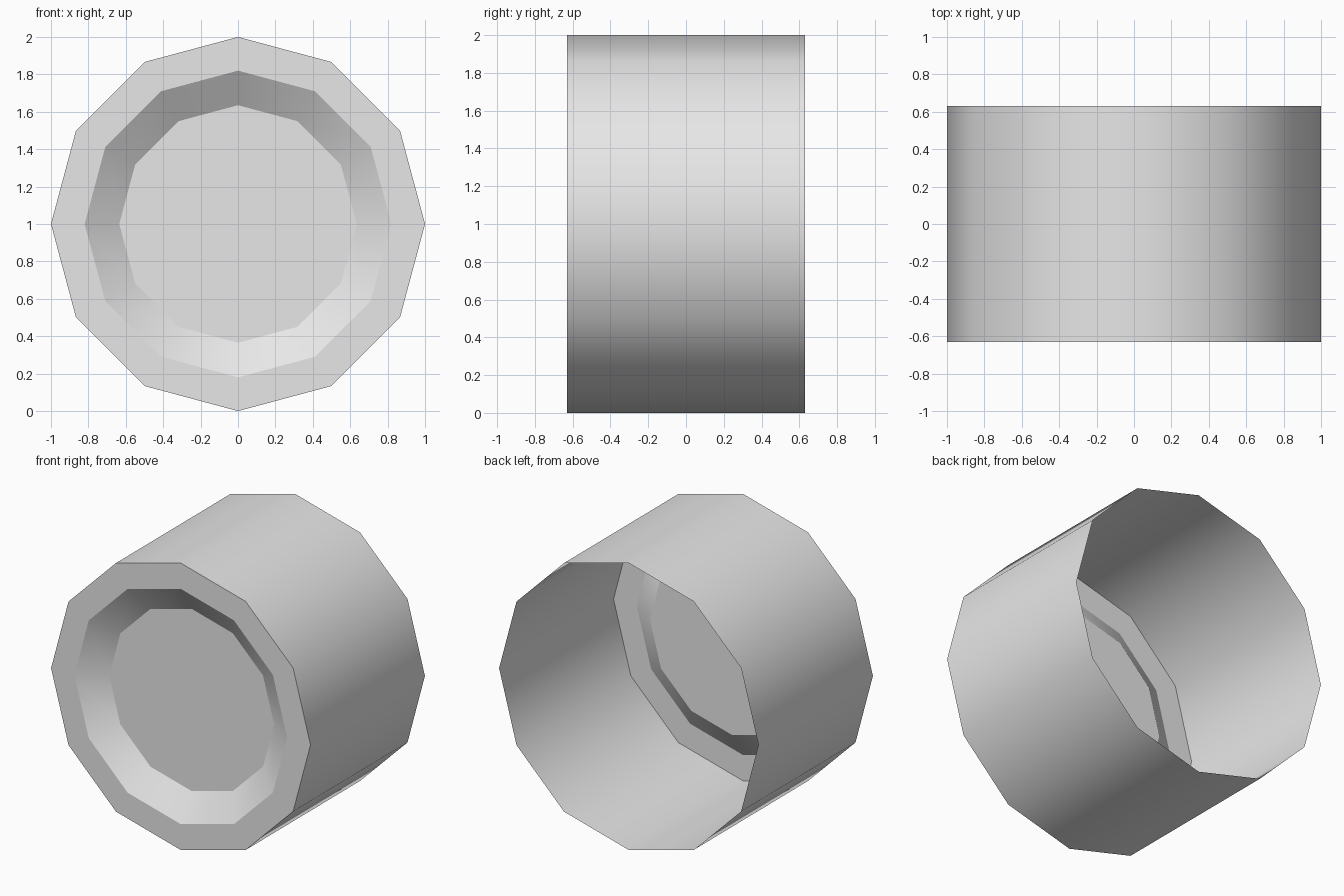
import bpy
import bmesh
import math

cube = bpy.data.objects.get("Cube")
if cube:
    bpy.data.objects.remove(cube, do_unlink=True)

SIDES = 12
# Profile as (radius, y): open back edge, front edge, recess edge, recess floor
PROFILE = [(1.0, 0.63), (1.0, -0.63), (0.82, -0.63), (0.635, -0.51)]

grey = bpy.data.materials.new("light grey")
grey.use_nodes = True
colour = (0.8, 0.8, 0.8, 1.0)
grey.diffuse_color = colour
grey.node_tree.nodes["Principled BSDF"].inputs["Base Color"].default_value = colour


def ring(bm, radius, y):
    """Twelve-sided loop of vertices around the y axis."""
    angles = [math.tau * i / SIDES for i in range(SIDES)]
    return [bm.verts.new((radius * math.cos(a), y, 1 + radius * math.sin(a)))
            for a in angles]


# Open-backed cup: outer wall, flat front rim, sloping recess and its floor
bm = bmesh.new()
rings = [ring(bm, r, y) for r, y in PROFILE]
for a, b in zip(rings, rings[1:]):
    for i in range(SIDES):
        j = (i + 1) % SIDES
        bm.faces.new((a[i], b[i], b[j], a[j]))
bm.faces.new(rings[-1])

# Make every face point outwards, with the recess floor facing the front
bm.normal_update()
if bm.faces[:][-1].normal.y > 0:
    bm.faces[:][-1].normal_flip()
bm.faces.ensure_lookup_table()
wall = bm.faces[0]
centre = wall.calc_center_median()
if wall.normal.x * centre.x + wall.normal.z * (centre.z - 1) < 0:
    bmesh.ops.reverse_faces(bm, faces=bm.faces[:-1])

mesh = bpy.data.meshes.new("recessed_cup")
bm.to_mesh(mesh)
bm.free()
mesh.materials.append(grey)
cup = bpy.data.objects.new("recessed_cup", mesh)
bpy.context.collection.objects.link(cup)

# Smooth around the wall and recess, crisp at the rim edges
bpy.ops.object.select_all(action="DESELECT")
cup.select_set(True)
bpy.context.view_layer.objects.active = cup
bpy.ops.object.shade_smooth_by_angle(angle=math.radians(32))
